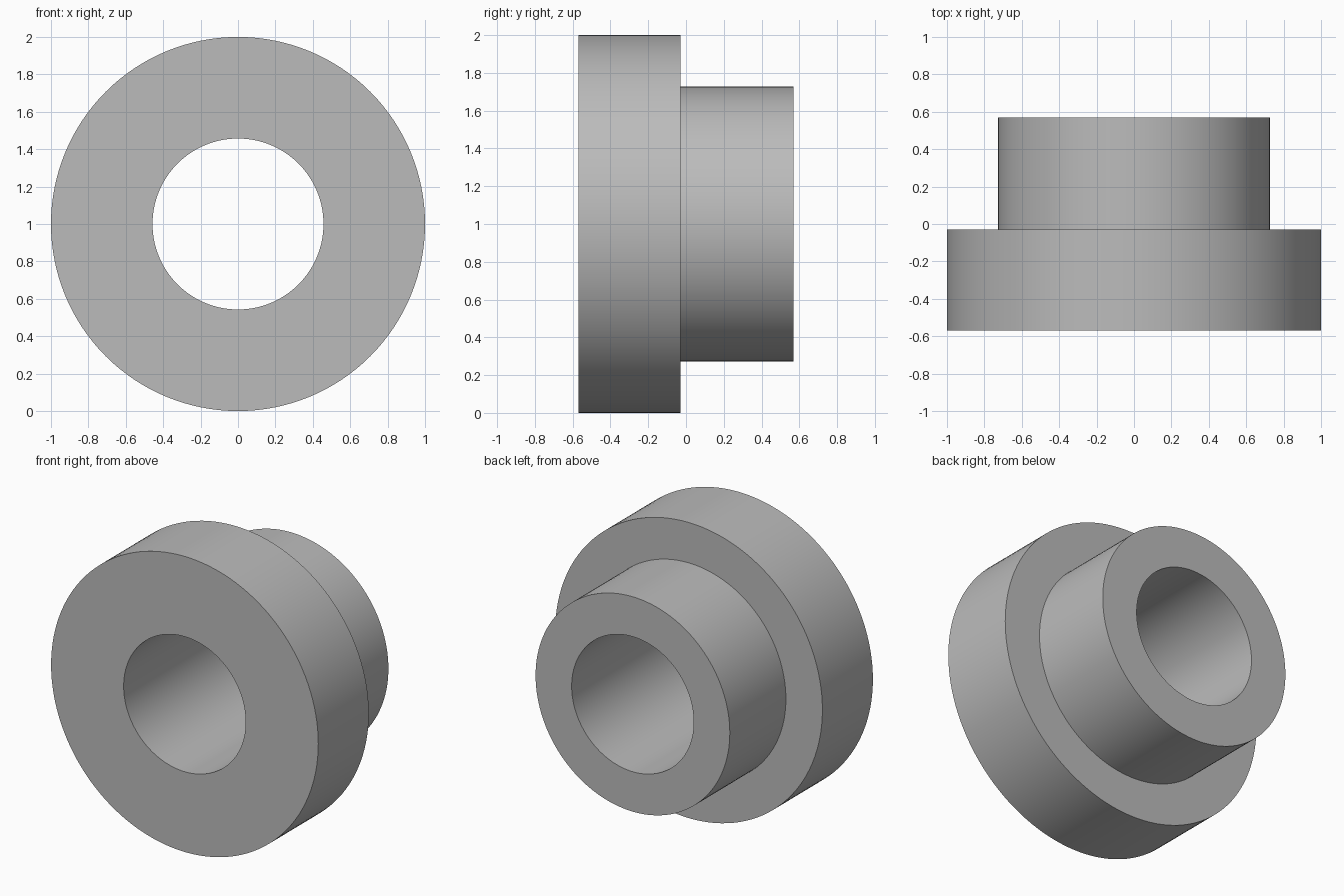
import bpy, bmesh
from math import radians, tau, sin, cos

cube = bpy.data.objects.get("Cube")
if cube:
    bpy.data.objects.remove(cube, do_unlink=True)

SEGMENTS = 128
FRONT, STEP, BACK = -0.57, -0.03, 0.57
FLANGE_R, HUB_R, BORE_R = 1.0, 0.727, 0.457

# Plain grey metal
grey = bpy.data.materials.new("grey metal")
grey.use_nodes = True
colour = (0.5, 0.5, 0.5, 1)
grey.diffuse_color = colour
grey.node_tree.nodes["Principled BSDF"].inputs["Base Color"].default_value = colour

# Closed cross-section (radius, y), revolved about the bore axis
profile = [(BORE_R, FRONT), (FLANGE_R, FRONT), (FLANGE_R, STEP),
           (HUB_R, STEP), (HUB_R, BACK), (BORE_R, BACK)]

bm = bmesh.new()
rings = []
for i in range(SEGMENTS):
    a = tau * i / SEGMENTS
    rings.append([bm.verts.new((r * cos(a), y, 1 + r * sin(a))) for r, y in profile])
for i, ring in enumerate(rings):
    after = rings[(i + 1) % SEGMENTS]
    for j in range(len(profile)):
        k = (j + 1) % len(profile)
        bm.faces.new((ring[j], ring[k], after[k], after[j]))
bmesh.ops.recalc_face_normals(bm, faces=bm.faces)

# Flanged bushing: wide front flange, narrower rear hub, through bore
mesh = bpy.data.meshes.new("flanged_bushing")
bm.to_mesh(mesh)
bm.free()
mesh.materials.append(grey)
bushing = bpy.data.objects.new("flanged_bushing", mesh)
bpy.context.collection.objects.link(bushing)

bpy.ops.object.select_all(action="DESELECT")
bushing.select_set(True)
bpy.context.view_layer.objects.active = bushing
bpy.ops.object.shade_smooth_by_angle(angle=radians(30))
